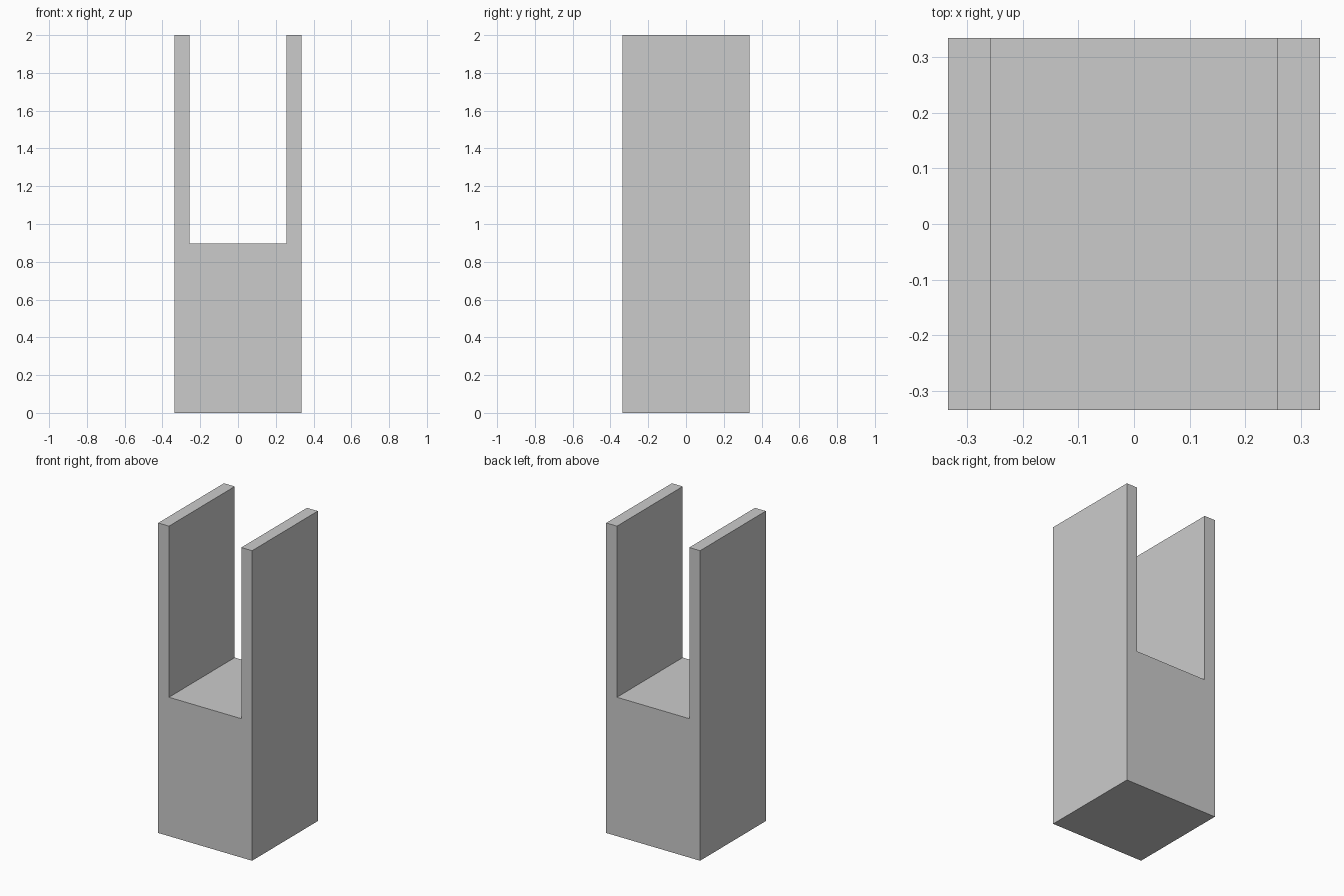
import bpy, bmesh

if "Cube" in bpy.data.objects:
    bpy.data.objects.remove(bpy.data.objects["Cube"])

HALF = 0.335      # half width and half depth
SLOT = 0.258      # half width of the slot
FLOOR = 0.896     # height of the slot floor
TOP = 2.0

# U-shaped front profile, mirrored across x = 0
right = [(HALF, 0), (HALF, TOP), (SLOT, TOP), (SLOT, FLOOR)]
profile = right + [(-x, z) for x, z in reversed(right)]

# Extrude the profile from front to back
bm = bmesh.new()
face = bm.faces.new([bm.verts.new((x, -HALF, z)) for x, z in profile])
ext = bmesh.ops.extrude_face_region(bm, geom=[face], use_keep_orig=True)
verts = [v for v in ext["geom"] if isinstance(v, bmesh.types.BMVert)]
bmesh.ops.translate(bm, verts=verts, vec=(0, 2 * HALF, 0))
bmesh.ops.recalc_face_normals(bm, faces=bm.faces)

mesh = bpy.data.meshes.new("slotted_post")
bm.to_mesh(mesh)
bm.free()
bpy.context.collection.objects.link(bpy.data.objects.new("slotted_post", mesh))
